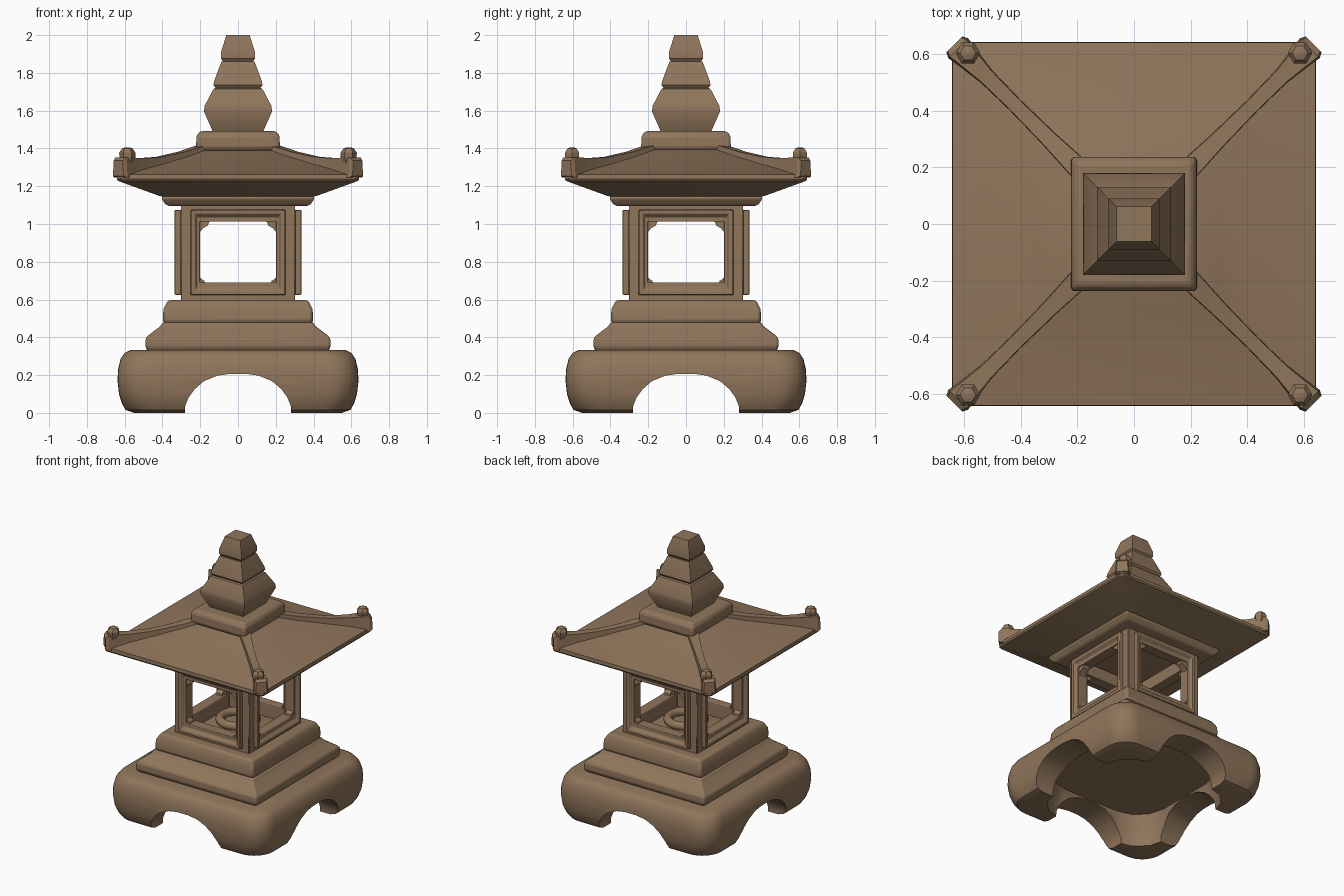
import bpy, bmesh, math
from mathutils import Matrix, Vector

if "Cube" in bpy.data.objects:
    bpy.data.objects.remove(bpy.data.objects["Cube"], do_unlink=True)

# One stone colour
stone = bpy.data.materials.new("brown_stone")
STONE = (0.28, 0.18, 0.105, 1)
stone.use_nodes = True
stone.diffuse_color = STONE
bsdf = next(n for n in stone.node_tree.nodes if n.type == 'BSDF_PRINCIPLED')
bsdf.inputs["Base Color"].default_value = STONE
bsdf.inputs["Roughness"].default_value = 0.9


def finish(bm, name, bevel=0.0, angle=35):
    bmesh.ops.recalc_face_normals(bm, faces=bm.faces)
    mesh = bpy.data.meshes.new(name)
    bm.to_mesh(mesh)
    bm.free()
    mesh.materials.append(stone)
    ob = bpy.data.objects.new(name, mesh)
    bpy.context.collection.objects.link(ob)
    if bevel:
        mod = ob.modifiers.new("soft_edges", 'BEVEL')
        mod.width, mod.segments, mod.limit_method = bevel, 2, 'ANGLE'
    shade(ob, angle)
    return ob


def shade(ob, angle):
    bpy.ops.object.select_all(action='DESELECT')
    ob.select_set(True)
    bpy.context.view_layer.objects.active = ob
    bpy.ops.object.shade_smooth_by_angle(angle=math.radians(angle))


def outline(half, r=0, n=1):
    """Square outline, with corners rounded by n segments."""
    pts = []
    for k in range(4):
        a = math.pi / 2 * k
        c = Matrix.Rotation(a, 2) @ Vector((half - r, half - r))
        for i in range(n + 1 if r else 1):
            t = a + math.pi / 2 * i / n
            pts.append((c.x + r * math.cos(t), c.y + r * math.sin(t)))
    return pts


def bridge(bm, rings, closed=False):
    """Skin a row of vertex rings."""
    pairs = list(zip(rings, rings[1:]))
    if closed:
        pairs.append((rings[-1], rings[0]))
    else:
        bm.faces.new(rings[0])
        bm.faces.new(rings[-1])
    for a, b in pairs:
        for i in range(len(a)):
            j = (i + 1) % len(a)
            bm.faces.new((a[i], a[j], b[j], b[i]))


def tier(name, profile, bevel=0.012, r=0, n=1, angle=35, depth=1):
    """Stack square outlines along (half width, height) points."""
    bm = bmesh.new()
    bridge(bm, [[bm.verts.new((x, y * depth, z)) for x, y in outline(h, r, n)]
                for h, z in profile])
    return finish(bm, name, bevel, angle)


def cut(ob, cutter):
    cutter.hide_render = True
    mod = ob.modifiers.new("cut", 'BOOLEAN')
    mod.operation, mod.solver, mod.object = 'DIFFERENCE', 'EXACT', cutter
    bpy.context.view_layer.objects.active = ob
    bpy.ops.object.modifier_apply(modifier=mod.name)
    bpy.data.objects.remove(cutter, do_unlink=True)


# Footed base: bulging block, hollow below, arched on all four sides
foot = tier("footed_base", [(0.55, 0), (0.595, 0.016), (0.615, 0.05), (0.63, 0.1),
                            (0.638, 0.17), (0.635, 0.23), (0.622, 0.285),
                            (0.6, 0.318), (0.57, 0.332)], bevel=0, r=0.15, n=8)
cut(foot, tier("hollow_cutter", [(0.48, -0.1), (0.47, 0.1), (0.44, 0.213)],
               bevel=0, r=0.22, n=3))
arch = [(0.28, -0.1), (0.28, 0.035), (0.262, 0.08), (0.23, 0.125), (0.18, 0.168),
        (0.11, 0.197), (0.04, 0.207)]
arch += [(-x, z) for x, z in reversed(arch)]
for turn in (0, math.pi / 2):
    bm = bmesh.new()
    bridge(bm, [[bm.verts.new((x, y, z)) for x, z in arch] for y in (-1, 1)])
    bm.transform(Matrix.Rotation(turn, 4, 'Z'))
    cut(foot, finish(bm, "arch_cutter"))
shade(foot, 45)

# Steps above the base
tier("lower_step", [(0.47, 0.32), (0.49, 0.345), (0.488, 0.4), (0.41, 0.46), (0.4, 0.48)])
tier("upper_step", [(0.375, 0.46), (0.398, 0.48), (0.395, 0.55), (0.37, 0.598)], 0.015)

# Lamp chamber: four window walls, each a rectangular moulding
# Rings are (half width, bottom, top, distance from centre)
moulding = [(0.302, 0.59, 1.11, 0.302), (0.25, 0.625, 1.075, 0.302),
            (0.25, 0.625, 1.075, 0.335), (0.228, 0.645, 1.055, 0.335),
            (0.216, 0.665, 1.035, 0.315), (0.202, 0.69, 1.012, 0.315),
            (0.202, 0.69, 1.012, 0.235), (0.235, 0.59, 1.11, 0.235)]
for k, side in enumerate(("front", "left", "back", "right")):
    spin = Matrix.Rotation(math.pi / 2 * k, 4, 'Z')
    bm = bmesh.new()
    bridge(bm, [[bm.verts.new(p) for p in ((-w, -d, lo), (w, -d, lo), (w, -d, hi), (-w, -d, hi))]
                for w, lo, hi, d in moulding], closed=True)
    bm.transform(spin)
    finish(bm, side + "_window_wall", 0.004)
    # Small brackets in the window corners, larger at the top
    bm = bmesh.new()
    for sx in (-1, 1):
        for z, s, dz in ((0.685, 0.6, 1), (1.017, 1, -1)):
            tri = [(0, 0), (0.057, 0), (0.047, 0.025), (0.022, 0.04), (0, 0.065)]
            bridge(bm, [[bm.verts.new((sx * (0.207 - s * x), y, z + dz * s * h))
                         for x, h in tri] for y in (-0.305, -0.255)])
    bm.transform(spin)
    finish(bm, side + "_window_brackets")

# Lamp seat inside the chamber
tier("lamp_seat", [(0.22, 0.59), (0.2, 0.625), (0.16, 0.64)], r=0.06, n=3)
bpy.ops.mesh.primitive_torus_add(major_radius=0.12, minor_radius=0.03, major_segments=32,
                                 minor_segments=10, location=(0, 0, 0.658))
ring = bpy.context.object
ring.name = "lamp_ring"
ring.data.materials.append(stone)
shade(ring, 60)

# Roof
tier("roof_plate", [(0.365, 1.095), (0.385, 1.105), (0.405, 1.135), (0.395, 1.155)], 0.006)
tier("roof", [(0.38, 1.14), (0.42, 1.15), (0.635, 1.228), (0.642, 1.238), (0.64, 1.262),
              (0.43, 1.318), (0.3, 1.36), (0.2, 1.4)], 0, r=0.02, angle=20)

# Corner ridges: (distance, half width, underside, top) along each diagonal
ridge = [(0.19, 0.03, 1.32, 1.418), (0.3, 0.023, 1.3, 1.382), (0.42, 0.02, 1.27, 1.355),
         (0.52, 0.022, 1.25, 1.348), (0.585, 0.03, 1.245, 1.352), (0.62, 0.035, 1.245, 1.352),
         (0.634, 0.028, 1.255, 1.335)]
knob = [(0.032, 1.325), (0.042, 1.355), (0.043, 1.378), (0.028, 1.4), (0.012, 1.406)]
for name, sx, sy in (("back_left", 1, 1), ("back_right", -1, 1),
                     ("front_right", -1, -1), ("front_left", 1, -1)):
    bm = bmesh.new()
    for t, w, lo, hi in ridge:
        c = w * 0.85
        for a, z in ((w, lo), (-w, lo), (-c, hi), (c, hi)):
            bm.verts.new((sx * (t + a), sy * (t - a), z))
    bm.verts.ensure_lookup_table()
    bridge(bm, [bm.verts[i:i + 4] for i in range(0, len(bm.verts), 4)])
    finish(bm, name + "_ridge", angle=30)
    # Six-sided knob
    bm = bmesh.new()
    bridge(bm, [[bm.verts.new((sx * 0.586 + r * math.cos(math.pi / 3 * i),
                               sy * 0.603 + r * math.sin(math.pi / 3 * i), z))
                 for i in range(6)] for r, z in knob])
    finish(bm, name + "_knob", angle=30)

# Neck and stacked finial
tier("roof_neck", [(0.2, 1.38), (0.222, 1.4), (0.22, 1.468), (0.2, 1.492)], depth=1.07)
tier("finial_lower", [(0.13, 1.48), (0.14, 1.505), (0.18, 1.595), (0.177, 1.625),
                      (0.13, 1.715), (0.11, 1.725)], 0)
tier("finial_middle", [(0.115, 1.715), (0.13, 1.735), (0.125, 1.76), (0.088, 1.86)], 0)
tier("finial_top", [(0.075, 1.855), (0.09, 1.875), (0.09, 1.91), (0.062, 2.0)], 0)
